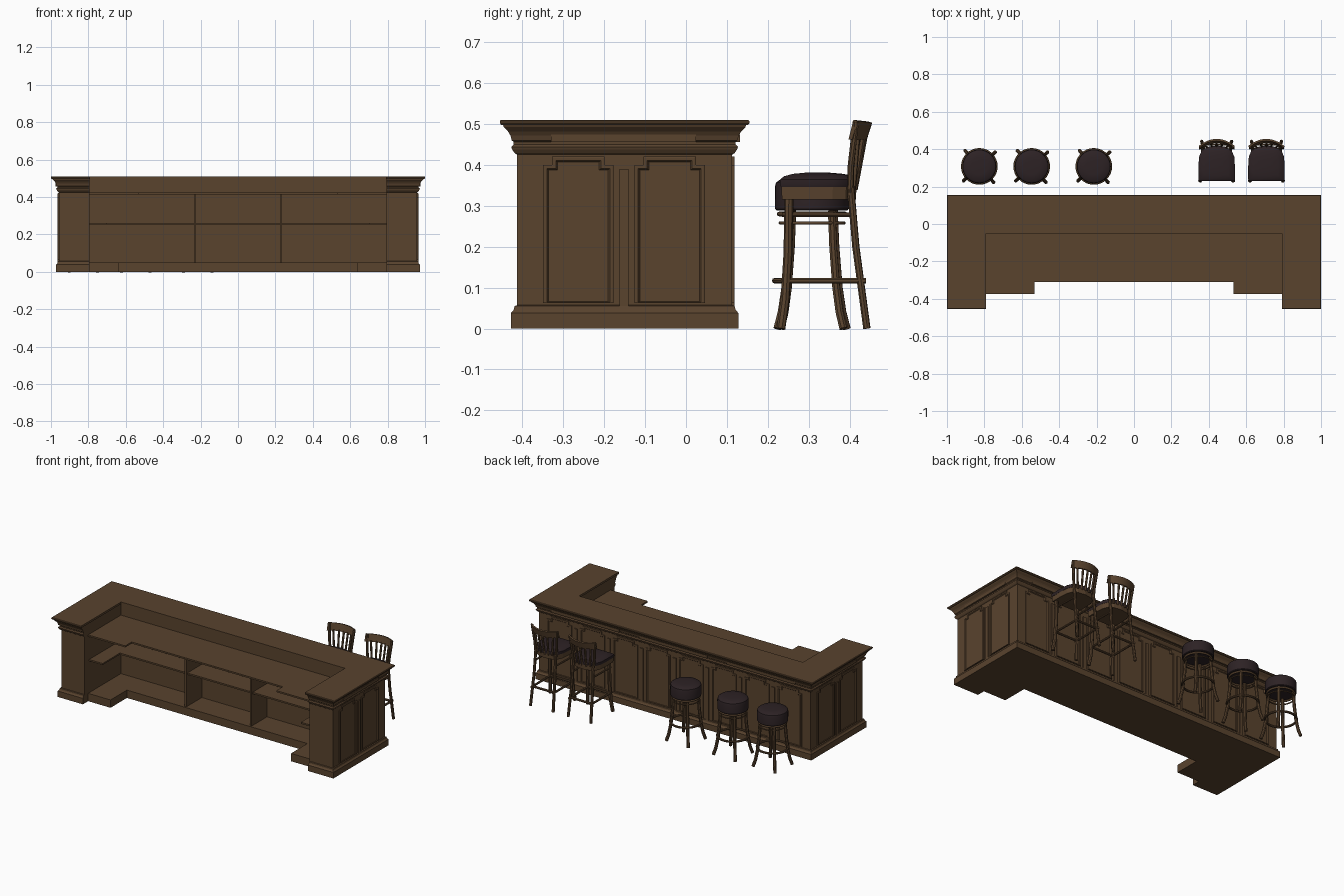
import bpy, bmesh, math
from mathutils import Vector

if "Cube" in bpy.data.objects:
    bpy.data.objects.remove(bpy.data.objects["Cube"])


def material(name, rgb):
    m = bpy.data.materials.new(name)
    m.diffuse_color = (*rgb, 1)
    m.use_nodes = True
    m.node_tree.nodes["Principled BSDF"].inputs["Base Color"].default_value = m.diffuse_color
    return m


WOOD = material("dark_wood", (0.100, 0.056, 0.027))
LEATHER = material("dark_leather", (0.026, 0.016, 0.018))


def loft(name, rings, mat=WOOD, smooth=False):
    """Skin a list of equal-length point rings and cap both ends."""
    bm = bmesh.new()
    vs = [[bm.verts.new(p) for p in r] for r in rings]
    n = len(rings[0])
    for a, b in zip(vs, vs[1:]):
        for i in range(n):
            j = (i + 1) % n
            bm.faces.new((a[i], a[j], b[j], b[i]))
    bm.faces.new(vs[0][::-1])
    bm.faces.new(vs[-1])
    bmesh.ops.recalc_face_normals(bm, faces=bm.faces)
    me = bpy.data.meshes.new(name)
    bm.to_mesh(me)
    bm.free()
    me.materials.append(mat)
    ob = bpy.data.objects.new(name, me)
    bpy.context.collection.objects.link(ob)
    if smooth:
        bpy.context.view_layer.objects.active = ob
        ob.select_set(True)
        bpy.ops.object.shade_smooth_by_angle(angle=math.radians(40))
        ob.select_set(False)
    return ob


def prism(name, pts, z0, z1):
    return loft(name, [[(x, y, z) for x, y in pts] for z in (z0, z1)])


def box(name, x0, x1, y0, y1, z0, z1):
    return prism(name, [(x0, y0), (x1, y0), (x1, y1), (x0, y1)], z0, z1)


def tube(name, path, r, sides=8, closed_smooth=True):
    """Round bar along a list of points."""
    path = [Vector(p) for p in path]
    rings = []
    for i, p in enumerate(path):
        t = path[min(i + 1, len(path) - 1)] - path[max(i - 1, 0)]
        q = t.to_track_quat('Z', 'Y')
        rings.append([p + q @ Vector((r * math.cos(a), r * math.sin(a), 0))
                      for a in [(k + .5) * math.tau / sides for k in range(sides)]])
    return loft(name, rings, WOOD, closed_smooth and sides > 4)


def hoop(name, x, y, z, r, t):
    bpy.ops.mesh.primitive_torus_add(location=(x, y, z), major_radius=r, minor_radius=t,
                                     major_segments=32, minor_segments=8)
    ob = bpy.context.object
    ob.name = name
    ob.data.materials.append(WOOD)
    bpy.ops.object.shade_smooth_by_angle(angle=math.radians(60))


# ---- counter body: U-shaped plan with base, wall, cornice and top ----
def u_ring(z, d, e):
    X, Y0, Y1, ix, iy = .958 + d, -.413 - d, .113 + d, .79 + e, -.05 + e
    return [(-ix, Y0, z), (-X, Y0, z), (-X, Y1, z), (X, Y1, z), (X, Y0, z),
            (ix, Y0, z), (ix, iy, z), (-ix, iy, z)]


PROFILE = [(0, .015), (.038, .015), (.046, .008), (.055, .006), (.057, 0), (.425, 0),
           (.429, .006), (.438, .012), (.444, .014), (.450, .008), (.456, .008),
           (.460, .013), (.472, .016), (.482, .022), (.492, .032), (.497, .034)]
loft("counter_body", [u_ring(z, d, .005) for z, d in PROFILE])
loft("counter_top", [u_ring(.497, .038, 0), u_ring(.502, .042, 0),
                     u_ring(.507, .042, 0), u_ring(.51, .039, 0)])


# ---- inner worktop, shelf, base and dividers ----
def stepped(x_step, y_end, y_mid):
    w, b = .80, -.03
    return [(-w, b), (-w, y_end), (-x_step, y_end), (-x_step, y_mid),
            (x_step, y_mid), (x_step, y_end), (w, y_end), (w, b)]


prism("worktop", stepped(.533, -.375, -.31), .413, .423)
prism("middle_shelf", stepped(.70, -.365, -.19), .252, .262)
prism("inner_base", stepped(.637, -.375, -.21), 0, .05)
for s in (-1, 1):
    box("shelf_divider", s * .23 - .006, s * .23 + .006, -.20, -.03, .05, .413)


# ---- raised panels with notched top corners ----
def panel(name, u0, u1, place, z0=.062, z1=.42):
    def outline(i, d):
        a, b, lo, hi, nx, nz = u0 + i, u1 - i, z0 + i * .3, z1 - i, .022, .020
        pts = [(a, lo), (b, lo), (b, hi - nz), (b - nx, hi - nz), (b - nx, hi),
               (a + nx, hi), (a + nx, hi - nz), (a, hi - nz)]
        return [place(u, z, d) for u, z in pts]
    loft(name, [outline(0, -.004), outline(0, .005), outline(.003, .006),
                outline(.009, .006), outline(.013, .001)])


def strip(name, u0, u1, z0, z1, place, d0, d1):
    loft(name, [[place(u, z, d) for u, z in ((u0, z0), (u1, z0), (u1, z1), (u0, z1))]
                for d in (d0, d1)])


def back(u, z, d):
    return (u, .113 + d, z)


for s in (-1, 1):
    def side(u, z, d, s=s):
        return (s * (.958 + d), u, z)
    for c in (-.263, -.04):
        panel("side_panel", c - .086, c + .086, side)
    strip("side_strip", -.163, -.14, .055, .39, side, -.004, .006)
    strip("side_frieze", -.33, .025, .456, .474, side, 0, .019)

PITCH = .232
for k in range(8):
    c = (k - 3.5) * PITCH
    panel("back_panel", c - .087, c + .087, back)
    if k < 7:
        m = c + PITCH / 2
        strip("back_strip", m - .011, m + .011, .055, .39, back, -.004, .006)
for c in (-.62, 0, .62):
    strip("back_frieze", c - .24, c + .24, .456, .474, back, 0, .019)


# ---- round stools ----
def circle(x, y, z, r, n=32):
    return [(x + r * math.cos(k * math.tau / n), y + r * math.sin(k * math.tau / n), z)
            for k in range(n)]


for x in (-.827, -.547, -.215):
    y = .308
    loft("stool_seat", [circle(x, y, z, r) for z, r in
         ((.288, .086), (.292, .090), (.345, .091), (.357, .088), (.364, .078), (.368, .045))],
         LEATHER, True)
    hoop("stool_seat_ring", x, y, .280, .080, .006)
    hoop("stool_upper_ring", x, y, .258, .078, .004)
    hoop("stool_foot_ring", x, y, .117, .091, .007)
    for k in range(4):
        a = math.radians(42 + 90 * k)
        tube("stool_leg", [(x + r * math.cos(a), y + r * math.sin(a), z) for z, r in
             ((.288, .072), (.20, .077), (.10, .088), (.04, .100), (0, .114))], .010)


# ---- chairs with backs ----
def seat_ring(x, z, k):
    """Seat outline: straight front, rounded back; k scales it."""
    pts = [(-.097, .230), (.097, .230), (.098, .30), (.094, .36), (.080, .393),
           (.050, .412), (0, .420), (-.050, .412), (-.080, .393), (-.094, .36), (-.098, .30)]
    return [(x + u * k, .32 + (v - .32) * k, z) for u, v in pts]


for x in (.442, .708):
    loft("chair_seat_frame", [seat_ring(x, .315, .95), seat_ring(x, .350, .97)])
    loft("chair_cushion", [seat_ring(x, z, k) for z, k in
         ((.346, .98), (.352, 1), (.364, 1), (.372, .9), (.378, .65), (.381, .3))], LEATHER, True)
    for s in (-1, 1):
        tube("chair_front_leg", [(x + s * .076, .252, .32), (x + s * .077, .249, .18),
                                 (x + s * .081, .242, .07), (x + s * .088, .232, 0)], .011)
        tube("chair_rear_leg", [(x + s * .070, .402, .35), (x + s * .073, .415, .20),
                                (x + s * .080, .442, 0)], .009)
        tube("chair_back_post", [(x + s * .070, .402, .32), (x + s * .078, .403, .40),
                                 (x + s * .088, .415, .505)], .008)
        tube("chair_side_stretcher", [(x + s * .078, .232, .117), (x + s * .076, .440, .117)], .007)
        tube("chair_upper_stretcher", [(x + s * .076, .235, .278), (x + s * .071, .415, .278)], .006)
    tube("chair_front_stretcher", [(x - .08, .246, .117), (x + .08, .246, .117)], .007)
    tube("chair_rear_stretcher", [(x - .076, .425, .117), (x + .076, .425, .117)], .007)

    # curved top rail, leaning backwards
    rail = []
    for k in range(13):
        u = -1 + k / 6
        px, py = x + .094 * u, .449 - .036 * u * u
        rail.append([(px, py - .016, .462), (px, py - .007, .462),
                     (px, py + .006, .503 + .004 * u * u), (px, py - .004, .506 + .004 * u * u)])
    loft("chair_top_rail", rail, WOOD, True)
    for k in range(5):
        u = (k - 2) * .36
        tube("chair_spindle", [(x + .070 * u, .413 - .008 * u * u, .34),
                               (x + .088 * u, .437 - .034 * u * u, .468)], .0065, 6)
